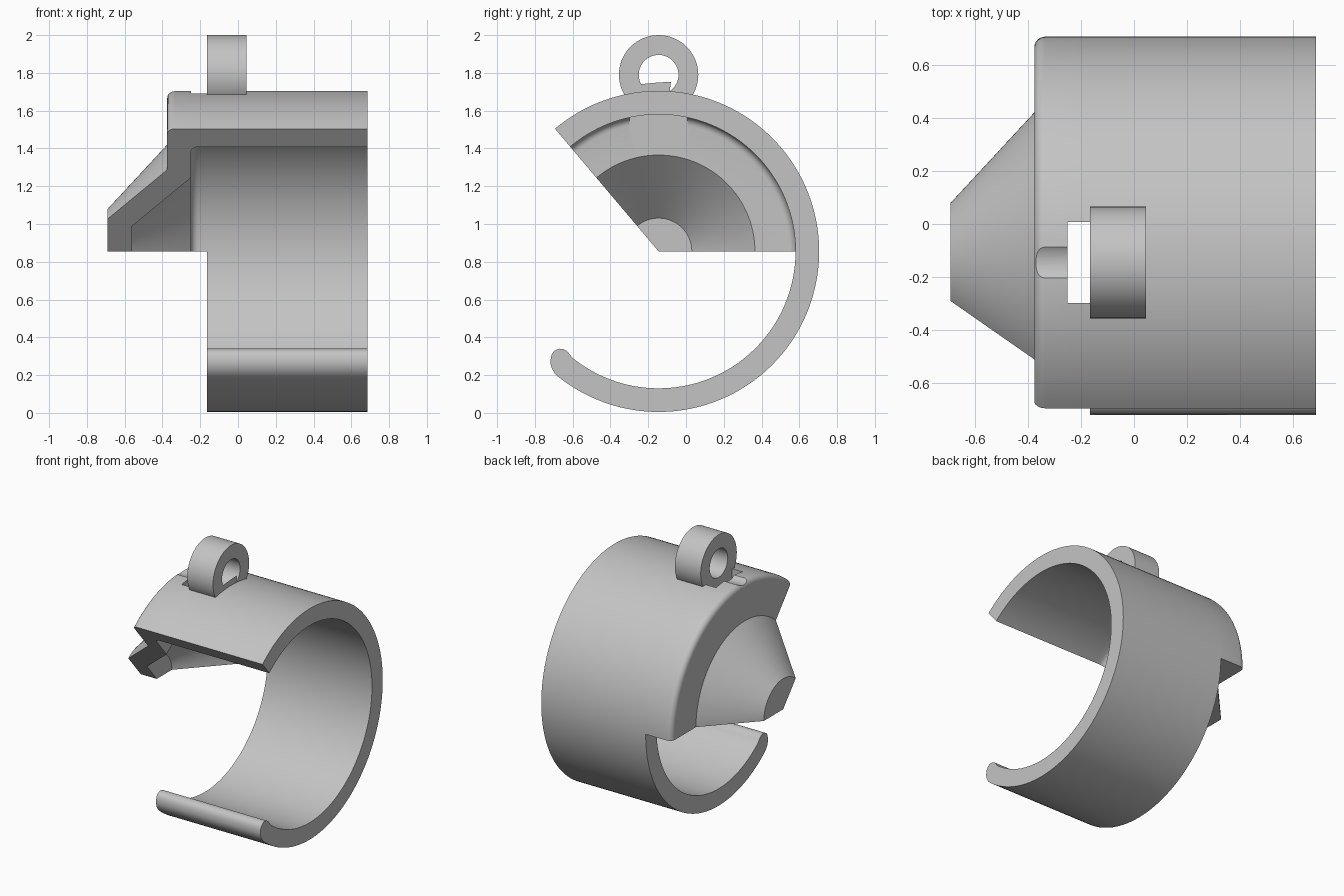
import bpy, bmesh
from math import sin, cos, radians, pi
from mathutils import Matrix, Vector

cube = bpy.data.objects.get("Cube")
if cube:
    bpy.data.objects.remove(cube)

AXIS_Y, AXIS_Z = -0.145, 0.855
R_OUT, R_IN = 0.85, 0.725
BACK, STEP, FRONT = -0.375, -0.165, 0.685   # main stations along the axis
WALL = -0.25                                # inner face of the end wall
OPEN = 130.2                                # angle of the upper cut
LUG_Z, LUG_END = 1.79, 0.045

grey = bpy.data.materials.new("plain grey")
grey.use_nodes = True
grey.diffuse_color = (0.55, 0.55, 0.55, 1)
bsdf = next(n for n in grey.node_tree.nodes if n.type == 'BSDF_PRINCIPLED')
bsdf.inputs["Base Color"].default_value = (0.55, 0.55, 0.55, 1)


def make_object(name, bm):
    bmesh.ops.recalc_face_normals(bm, faces=bm.faces)
    mesh = bpy.data.meshes.new(name)
    bm.to_mesh(mesh)
    bm.free()
    mesh.materials.append(grey)
    obj = bpy.data.objects.new(name, mesh)
    bpy.context.collection.objects.link(obj)
    return obj


def cylinder(name, radius, x0, x1):
    bm = bmesh.new()
    place = Matrix.Translation(((x0 + x1) / 2, AXIS_Y, LUG_Z)) @ Matrix.Rotation(pi / 2, 4, 'Y')
    bmesh.ops.create_cone(bm, cap_ends=True, segments=64, radius1=radius,
                          radius2=radius, depth=x1 - x0, matrix=place)
    return make_object(name, bm)


def box(name, low, high):
    low, high = Vector(low), Vector(high)
    bm = bmesh.new()
    place = Matrix.Translation((low + high) / 2) @ Matrix.Diagonal((high - low).to_4d())
    bmesh.ops.create_cube(bm, size=1, matrix=place)
    return make_object(name, bm)


def fillet(x, r, radius, steps=6):
    """Quarter round turning from the end wall to the cylinder surface."""
    turns = [i / steps * pi / 2 for i in range(steps + 1)]
    return [(x + radius * (1 - cos(t)), r - radius * (1 - sin(t))) for t in turns]


# Lofting around the axis, with shared vertices
bm = bmesh.new()
cache = {}


def vert(x, r, angle):
    a = radians(angle)
    co = (x, AXIS_Y + r * cos(a), AXIS_Z + r * sin(a))
    key = tuple(round(c, 5) + 0.0 for c in co)
    if key not in cache:
        cache[key] = bm.verts.new(co)
    return cache[key]


def face(verts):
    verts = list(dict.fromkeys(verts))
    if len(verts) > 2:
        bm.faces.new(verts)


def loft(rows):
    for (a, low), (b, high) in zip(rows, rows[1:]):
        n = len(low)
        for i in range(n):
            j = (i + 1) % n
            face([vert(*low[i], a), vert(*low[j], a), vert(*high[j], b), vert(*high[i], b)])


# Upper shell: hollow cone, end wall and barrel
profile = [(-0.69, 0), (-0.69, 0.225), (BACK, 0.565)]
profile += fillet(BACK, R_OUT, 0.04)
profile += [(STEP, R_OUT), (FRONT, R_OUT), (FRONT, R_IN), (STEP, R_IN)]
profile += fillet(WALL, R_IN, 0.04)[::-1]
profile += [(WALL, 0.51), (-0.56, 0.176), (-0.56, 0)]
SEG = 56
loft([(OPEN * i / SEG, profile) for i in range(SEG + 1)])
face([vert(x, r, OPEN) for x, r in profile])
face([vert(x, r, 0) for x, r in profile if x < STEP + 0.001])


# Lower band, ending in a rounded lip
def band(r_in, r_out):
    return [(STEP, r_out), (FRONT, r_out), (FRONT, r_in), (STEP, r_in)]


rows = [(-129 * i / SEG, band(R_IN, R_OUT)) for i in range(SEG + 1)]
lip = [(-130.5, 0.721, 0.848), (-132.5, 0.717, 0.838), (-134.2, 0.722, 0.822),
       (-135.5, 0.735, 0.799), (-136.1, 0.75, 0.784), (-136.3, 0.762, 0.772)]
rows += [(a, band(r_in, r_out)) for a, r_in, r_out in lip]
loft(rows)
face([vert(x, r, rows[-1][0]) for x, r in rows[-1][1]])
body = make_object("clip_body", bm)

# Hanging lug, its bore and the slot beside it
lug = cylinder("lug", 0.21, STEP, LUG_END)
bore = cylinder("bore_cutter", 0.105, -0.5, LUG_END)
slot = box("slot_cutter", (WALL, AXIS_Y - 0.153, 1.5), (STEP, AXIS_Y + 0.153, 1.8))

bpy.context.view_layer.objects.active = body
body.select_set(True)
for tool, operation in ((lug, 'UNION'), (bore, 'DIFFERENCE'), (slot, 'DIFFERENCE')):
    mod = body.modifiers.new(tool.name, 'BOOLEAN')
    mod.operation = operation
    mod.solver = 'EXACT'
    mod.object = tool
    bpy.ops.object.modifier_apply(modifier=mod.name)
    bpy.data.objects.remove(tool)

bpy.ops.object.shade_smooth_by_angle(angle=radians(28))
